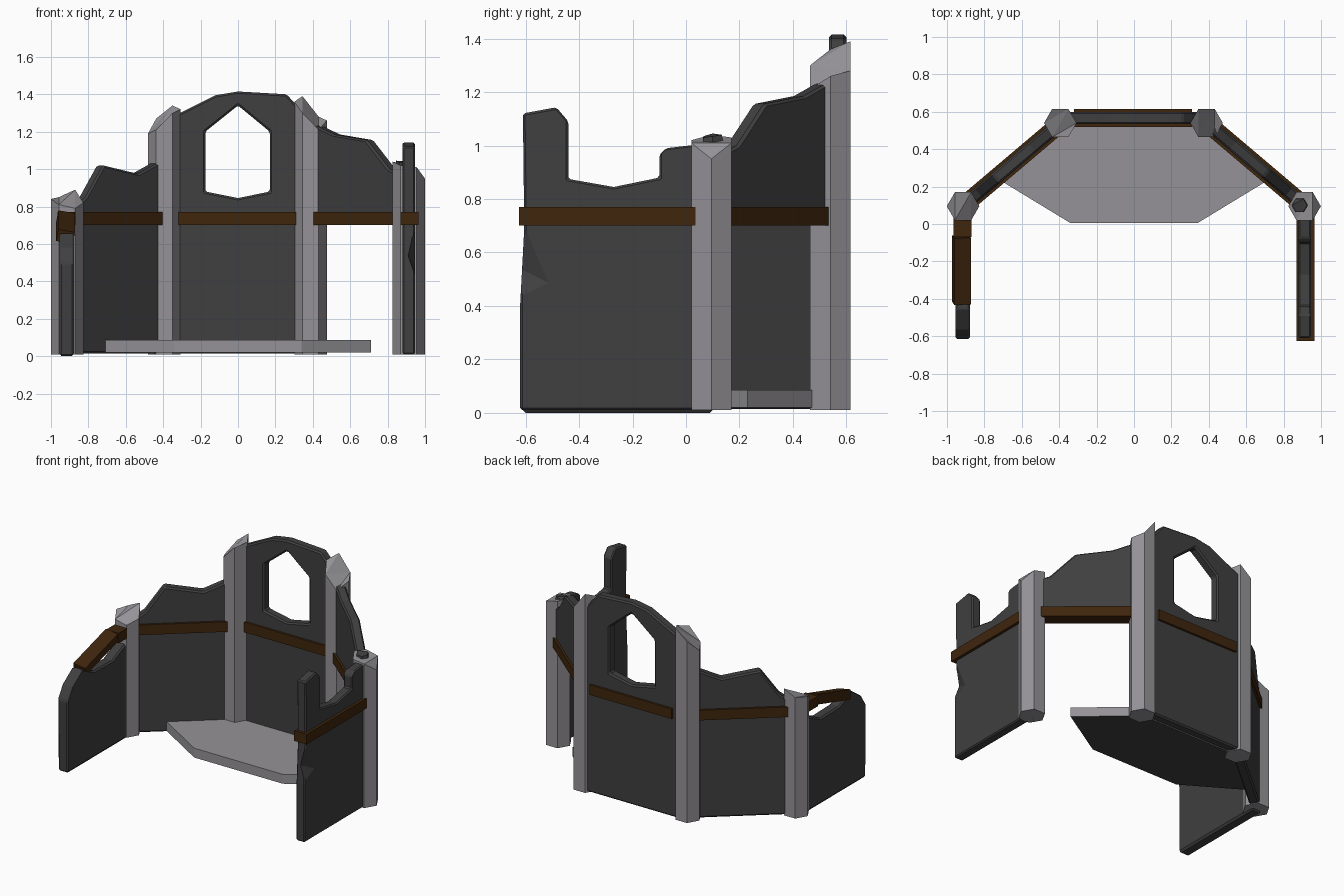
import bpy, bmesh, math
from mathutils import Vector, Matrix

if "Cube" in bpy.data.objects:
    bpy.data.objects.remove(bpy.data.objects["Cube"], do_unlink=True)


def material(name, rgb):
    m = bpy.data.materials.new(name)
    m.use_nodes = True
    m.diffuse_color = (*rgb, 1)
    m.node_tree.nodes["Principled BSDF"].inputs["Base Color"].default_value = (*rgb, 1)
    return m


PALE = material("pale stone", (0.30, 0.29, 0.31))
DARK = material("dark stone", (0.05, 0.05, 0.05))
WOOD = material("brown wood", (0.05, 0.019, 0.004))


def finish(name, bm, *mats):
    bmesh.ops.recalc_face_normals(bm, faces=bm.faces)
    mesh = bpy.data.meshes.new(name)
    bm.to_mesh(mesh)
    bm.free()
    for m in mats:
        mesh.materials.append(m)
    obj = bpy.data.objects.new(name, mesh)
    bpy.context.collection.objects.link(obj)
    return obj


def panel(name, origin, axis, outlines, thick, mat, bevel=0.0):
    """Upright slab: outlines are (along axis, height) loops, later loops are holes."""
    bm = bmesh.new()
    origin, axis = Vector((*origin, 0)), Vector((*axis, 0))
    normal = axis.cross(Vector((0, 0, 1))).normalized()
    for loop in outlines:
        vs = [bm.verts.new(origin + axis * u + Vector((0, 0, z)) - normal * thick / 2)
              for u, z in loop]
        for i, v in enumerate(vs):
            bm.edges.new((v, vs[i - 1]))
    bmesh.ops.triangle_fill(bm, edges=bm.edges[:], use_beauty=True)
    ext = bmesh.ops.extrude_face_region(bm, geom=bm.faces[:])["geom"]
    moved = [g for g in ext if isinstance(g, bmesh.types.BMVert)]
    bmesh.ops.translate(bm, verts=moved, vec=normal * thick)
    obj = finish(name, bm, mat)
    if bevel:
        mod = obj.modifiers.new("worn edges", "BEVEL")
        mod.width, mod.segments, mod.limit_method = bevel, 1, "ANGLE"
    return obj


def prism(name, low, high, *mats):
    """Closed solid between two matching rings of points."""
    bm = bmesh.new()
    a = [bm.verts.new(p) for p in low]
    b = [bm.verts.new(p) for p in high]
    for i in range(len(a)):
        bm.faces.new((a[i - 1], a[i], b[i], b[i - 1]))
    under = bm.faces.new(a)
    under.material_index = len(mats) - 1
    top = bm.faces.new(b)
    bmesh.ops.triangulate(bm, faces=[top])
    return finish(name, bm, *mats)


def hexagon(x, y, r, heights):
    return [(x + r * math.cos(i * math.pi / 3), y + r * math.sin(i * math.pi / 3), z)
            for i, z in enumerate(heights)]


# Hexagonal pillars with broken, sloping tops
pillars = {
    "left_front_pillar": (0.912, 0.095, [0.95, 1.01, 1.03, 1.04, 1.02, 1.01]),
    "left_back_pillar": (0.388, 0.54, [1.26, 1.28, 1.39, 1.36, 1.30, 1.21]),
    "right_back_pillar": (-0.394, 0.54, [1.32, 1.34, 1.27, 1.19, 1.21, 1.30]),
    "right_front_pillar": (-0.914, 0.095, [0.82, 0.89, 0.85, 0.84, 0.81, 0.79]),
}
for name, (x, y, tops) in pillars.items():
    prism(name, hexagon(x, y, 0.087, [0.01] * 6), hexagon(x, y, 0.087, tops), PALE)
prism("pillar_rubble", hexagon(0.885, 0.1, 0.05, [0.98] * 6),
      hexagon(0.885, 0.1, 0.04, [1.035, 1.04, 1.03, 1.045, 1.035, 1.03]), DARK)

# Raised floor slab
plan = [(-0.34, 0.005), (0.34, 0.005), (0.71, 0.23), (0.37, 0.53), (-0.37, 0.53), (-0.71, 0.23)]
prism("floor_slab", [(x, y, 0.02) for x, y in plan], [(x, y, 0.085) for x, y in plan], PALE, DARK)

# Back wall with its pointed window
BACK, T = (0, 0.567), 0.066
window = [(0, 1.34), (0.17, 1.2), (0.17, 0.88), (0, 0.845), (-0.175, 0.88), (-0.175, 1.2)]
panel("back_wall", BACK, (1, 0),
      [[(-0.39, 0.015), (0.39, 0.015), (0.39, 1.24), (0.31, 1.345), (0.26, 1.40), (0, 1.415),
        (-0.12, 1.395), (-0.31, 1.30), (-0.39, 1.26)], window], T, DARK, 0.01)

# Diagonal walls, the left one open below its rail
RIGHT, RIGHT_AXIS = (-0.91, 0.10), (0.52, 0.44)
LEFT, LEFT_AXIS = (0.39, 0.54), (0.52, -0.44)
panel("right_diagonal_wall", RIGHT, RIGHT_AXIS,
      [[(0, 0.015), (1, 0.015), (1, 1.04), (0.88, 1.03), (0.69, 0.975), (0.33, 1.02),
        (0.15, 0.85), (0, 0.78)]], T, DARK, 0.01)
panel("left_diagonal_wall", LEFT, LEFT_AXIS,
      [[(0, 0.71), (1, 0.71), (1, 0.96), (0.84, 1.0), (0.61, 1.155), (0.27, 1.185),
        (0.03, 1.245), (0, 1.25)]], T, DARK, 0.01)

# Crumbling side walls
left_side = panel("left_side_wall", (0.912, 0), (0, 1),
                  [[(0.10, 0.01), (-0.62, 0.01), (-0.62, 0.41), (-0.605, 0.69), (-0.61, 1.12),
                    (-0.485, 1.143), (-0.44, 1.09), (-0.44, 0.875), (-0.27, 0.845), (-0.10, 0.88),
                    (-0.10, 0.965), (-0.075, 0.99), (0.10, 1.01)]], T, DARK, 0.008)
panel("right_side_wall", (-0.916, 0), (0, 1),
      [[(0.10, 0), (-0.61, 0), (-0.615, 0.5), (-0.565, 0.58), (-0.45, 0.66), (-0.32, 0.60),
        (-0.12, 0.595), (0.0, 0.65), (0.10, 0.68)]], T + 0.01, DARK, 0.01)

# Chip knocked out of the left side wall's outer corner
bm = bmesh.new()
for p in [(0.95, -0.64, 0.41), (0.95, -0.5, 0.48), (0.95, -0.59, 0.69), (0.90, -0.64, 0.55),
          (0.97, -0.64, 0.55)]:
    bm.verts.new(p)
bmesh.ops.convex_hull(bm, input=bm.verts[:])
chip = finish("chip_cutter", bm, DARK)
chip.hide_render = True
chip.hide_set(True)
cut = left_side.modifiers.new("chip", "BOOLEAN")
cut.operation, cut.object = "DIFFERENCE", chip


# Wooden rails around the walls
def rail(name, origin, axis, a, b):
    panel(name, origin, axis, [[(a, 0.70), (b, 0.70), (b, 0.77), (a, 0.77)]], 0.096, WOOD)


rail("back_rail", BACK, (1, 0), -0.32, 0.31)
rail("right_diagonal_rail", RIGHT, RIGHT_AXIS, 0.06, 0.94)
rail("left_diagonal_rail", LEFT, LEFT_AXIS, 0.06, 0.94)
rail("left_side_rail", (0.917, 0), (0, 1), -0.625, 0.04)
rail("broken_rail_stub", (-0.916, 0), (0, 1), -0.07, 0.05)

# Snapped rail end, sagging and rolled
bm = bmesh.new()
bmesh.ops.create_cube(bm, size=1)
bmesh.ops.scale(bm, vec=(0.09, 0.37, 0.065), verts=bm.verts)
turn = (Matrix.Translation((-0.922, -0.245, 0.69)) @ Matrix.Rotation(math.radians(16), 4, "X")
        @ Matrix.Rotation(math.radians(10), 4, "Y"))
bmesh.ops.transform(bm, matrix=turn, verts=bm.verts)
finish("fallen_rail", bm, WOOD)
